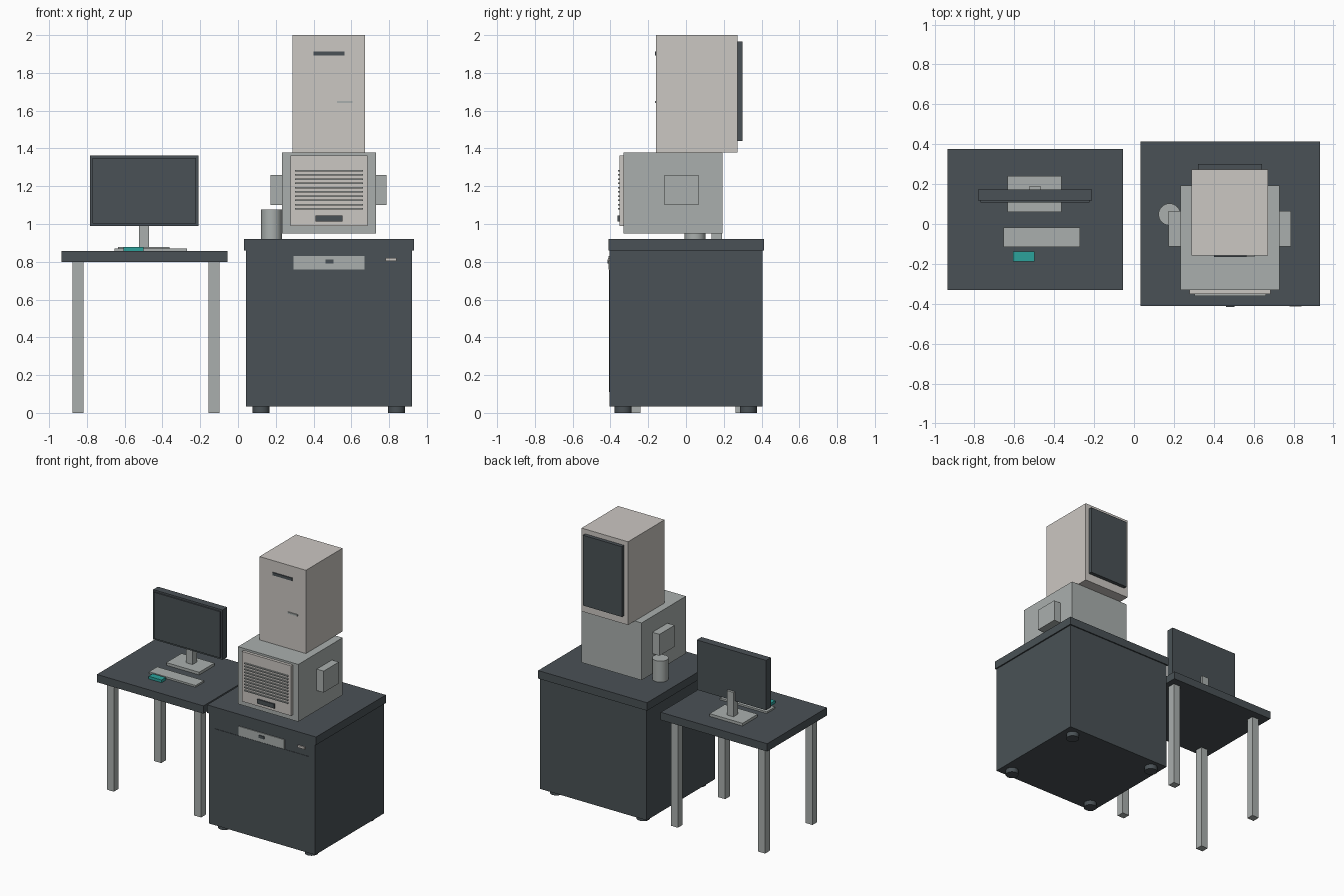
import bpy

cube = bpy.data.objects.get("Cube")
if cube:
    bpy.data.objects.remove(cube, do_unlink=True)


def material(name, rgb):
    m = bpy.data.materials.new(name)
    m.use_nodes = True
    m.diffuse_color = (*rgb, 1)
    m.node_tree.nodes["Principled BSDF"].inputs["Base Color"].default_value = (*rgb, 1)
    return m


dark = material("charcoal", (0.068, 0.083, 0.092))
grey = material("cool grey", (0.40, 0.43, 0.42))
beige = material("warm beige", (0.60, 0.57, 0.54))
teal = material("teal", (0.025, 0.36, 0.33))


def box(name, mat, x, y, z):
    """Box given as (min, max) pairs on each axis."""
    bpy.ops.mesh.primitive_cube_add(size=1, location=[(a + b) / 2 for a, b in (x, y, z)])
    ob = bpy.context.object
    ob.name = name
    ob.scale = [b - a for a, b in (x, y, z)]
    bpy.ops.object.transform_apply(location=False, rotation=False, scale=True)
    ob.data.materials.append(mat)
    return ob


def cylinder(name, mat, x, y, z, r):
    bpy.ops.mesh.primitive_cylinder_add(vertices=32, radius=r, depth=z[1] - z[0],
                                        location=(x, y, sum(z) / 2))
    ob = bpy.context.object
    ob.name = name
    ob.data.materials.append(mat)
    bpy.ops.object.shade_smooth_by_angle()
    return ob


# Desk with four square legs
box("desk_top", dark, (-0.935, -0.055), (-0.33, 0.377), (0.80, 0.858))
for side, x in (("right", -0.877), ("left", -0.156)):
    for end, y in (("front", -0.296), ("back", 0.263)):
        box(f"desk_leg_{end}_{side}", grey, (x, x + 0.058), (y, y + 0.056), (0, 0.80))

# Monitor, stand, keyboard and mouse
box("monitor_body", dark, (-0.783, -0.21), (0.117, 0.173), (0.99, 1.362))
box("monitor_screen", dark, (-0.77, -0.223), (0.108, 0.117), (1.003, 1.349))
box("monitor_neck", grey, (-0.525, -0.47), (0.135, 0.19), (0.87, 1.06))
box("monitor_base", grey, (-0.635, -0.363), (0.06, 0.24), (0.858, 0.878))
box("keyboard", grey, (-0.655, -0.27), (-0.115, -0.018), (0.858, 0.871))
box("mouse", teal, (-0.607, -0.5), (-0.188, -0.138), (0.858, 0.878))

# Cabinet on round feet
box("cabinet_body", dark, (0.042, 0.922), (-0.405, 0.405), (0.035, 0.86))
box("cabinet_top", dark, (0.032, 0.932), (-0.41, 0.414), (0.86, 0.92))
box("cabinet_door", dark, (0.09, 0.875), (-0.408, -0.405), (0.11, 0.757))
box("cabinet_handle_plate", grey, (0.293, 0.67), (-0.411, -0.405), (0.76, 0.83))
box("cabinet_lock", dark, (0.462, 0.505), (-0.416, -0.411), (0.79, 0.811))
box("cabinet_label", beige, (0.78, 0.84), (-0.414, -0.405), (0.804, 0.82))
for x in (0.122, 0.84):
    for y in (-0.333, 0.33):
        cylinder("cabinet_foot", dark, x, y, (0, 0.035), 0.045)

# Cup beside the instrument
cylinder("cup", grey, 0.178, 0.048, (0.92, 1.077), 0.055)

# Lower instrument unit with side boxes and louvred front
box("lower_unit", grey, (0.232, 0.73), (-0.331, 0.193), (0.95, 1.378))
box("side_box_left", grey, (0.73, 0.787), (-0.113, 0.066), (1.10, 1.26))
box("side_box_right", grey, (0.173, 0.232), (-0.113, 0.066), (1.10, 1.26))
box("front_panel", beige, (0.278, 0.685), (-0.352, -0.331), (0.99, 1.363))
for i in range(10):
    z = 1.08 + i * 0.0225
    box("louvre_slat", grey, (0.303, 0.663), (-0.36, -0.352), (z - 0.004, z + 0.004))
box("front_panel_handle", dark, (0.411, 0.553), (-0.362, -0.352), (1.013, 1.045))

# Upper instrument tower
box("upper_tower", beige, (0.288, 0.672), (-0.158, 0.273), (1.378, 2.0))
box("tower_back_panel", dark, (0.32, 0.643), (0.273, 0.30), (1.44, 1.965))
box("tower_slot", dark, (0.40, 0.563), (-0.165, -0.158), (1.893, 1.914))
box("tower_latch", grey, (0.525, 0.605), (-0.165, -0.158), (1.64, 1.652))
